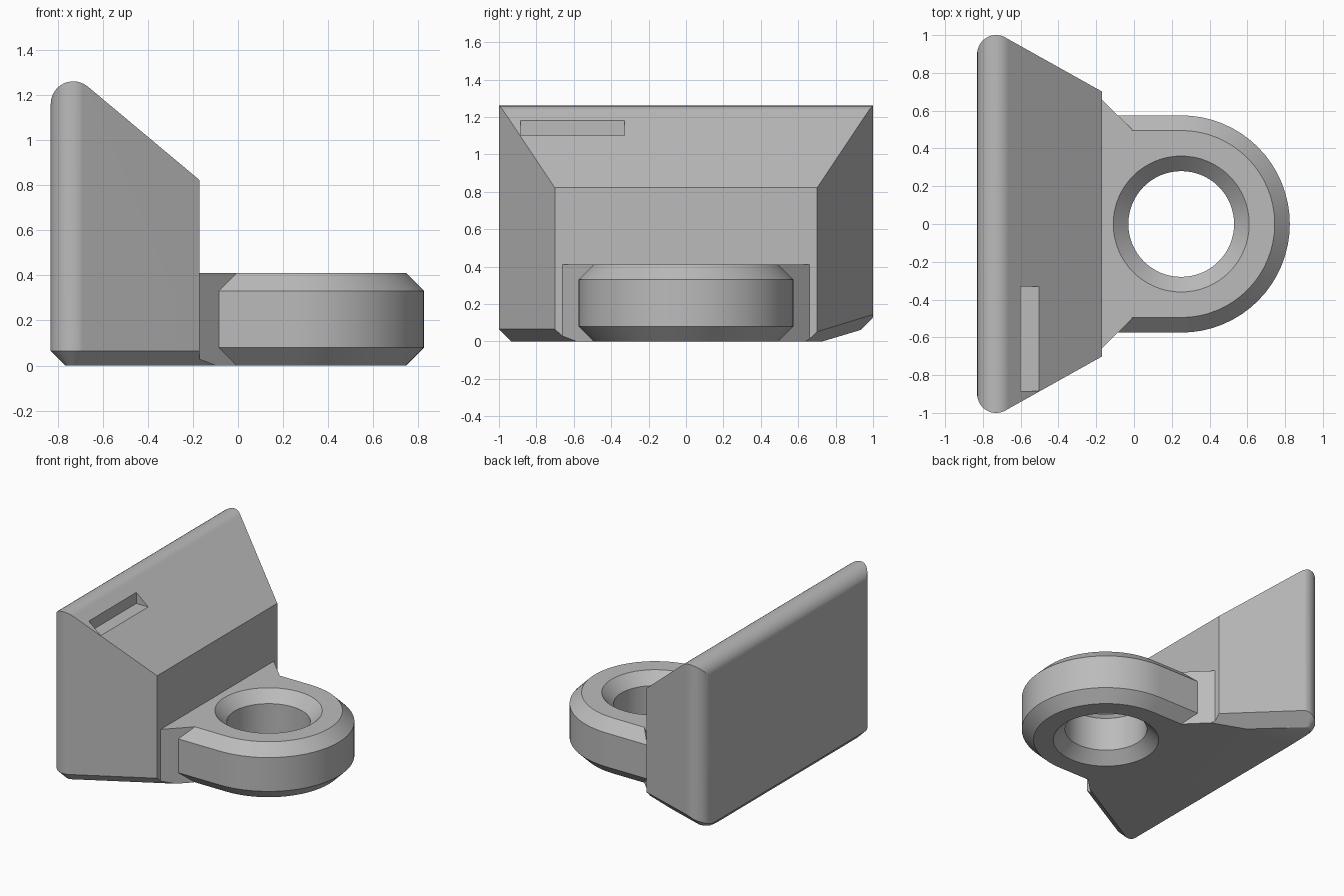
import bpy, bmesh
from math import sin, cos, pi, radians
from mathutils import Vector

if "Cube" in bpy.data.objects:
    bpy.data.objects.remove(bpy.data.objects["Cube"])

grey = bpy.data.materials.new("light_grey")
grey.use_nodes = True
colour = (0.5, 0.5, 0.5, 1)
grey.diffuse_color = colour
grey.node_tree.nodes["Principled BSDF"].inputs["Base Color"].default_value = colour


def loft(rings):
    """Closed solid through rings with equal point counts."""
    bm = bmesh.new()
    loops = [[bm.verts.new(p) for p in ring] for ring in rings]
    for low, high in zip(loops, loops[1:]):
        for i in range(len(low)):
            j = (i + 1) % len(low)
            bm.faces.new((low[i], low[j], high[j], high[i]))
    bm.faces.new(loops[0][::-1])
    bm.faces.new(loops[-1])
    return bm


def trim(bm, point, normal):
    """Remove everything beyond a plane and close the cut."""
    bmesh.ops.bisect_plane(bm, geom=bm.verts[:] + bm.edges[:] + bm.faces[:], dist=1e-5,
                           plane_co=point, plane_no=normal, clear_outer=True)
    edges = [e for e in bm.edges if e.is_boundary]
    if edges:
        bmesh.ops.holes_fill(bm, edges=edges, sides=0)


def finish(bm, name):
    bmesh.ops.recalc_face_normals(bm, faces=bm.faces)
    mesh = bpy.data.meshes.new(name)
    bm.to_mesh(mesh)
    bm.free()
    mesh.materials.append(grey)
    obj = bpy.data.objects.new(name, mesh)
    bpy.context.collection.objects.link(obj)
    return obj


def combine(target, tool, operation):
    bpy.context.view_layer.objects.active = target
    mod = target.modifiers.new("join", "BOOLEAN")
    mod.operation, mod.solver, mod.object = operation, "EXACT", tool
    bpy.ops.object.modifier_apply(modifier=mod.name)
    bpy.data.objects.remove(tool)


R = 0.1            # edge rounding of the wall
STEPS = 12
SLANT = radians(60.8)   # outward direction of the tapered sides
SLOPE = radians(50.1)   # outward direction of the sloping top


def arc(end):
    return [pi + (end - pi) * i / STEPS for i in range(STEPS + 1)]


def trim_bottom(bm):
    """Bevel the lower rim; the left end is lifted and tapered."""
    trim(bm, (0, 0.73, 0), (0, 0.3, -1))
    for side, lift in ((-1, 0), (1, 0.075)):
        for i, a in enumerate(arc(SLANT)):
            k = i / STEPS if lift else 0
            point = (-0.73 + R * cos(a), side * (0.9 + R * sin(a)), 0.065 + lift * k)
            along = Vector((sin(a), -side * cos(a), -0.15 * k))
            inward = Vector((-cos(a), -side * sin(a), -1))
            normal = along.cross(inward)
            trim(bm, point, normal if normal.z < 0 else -normal)


# Wall: side profile extruded across, then tapered and rounded in plan
profile = [(-0.83, 0), (-0.17, 0), (-0.17, 0.822)]
profile += [(-0.73 + R * cos(a), 1.16 + R * sin(a)) for a in reversed(arc(SLOPE))]
wall_bm = loft([[(x, y, z) for x, z in profile] for y in (-1.2, 1.2)])
for side in (-1, 1):
    for a in arc(SLANT)[1:]:
        trim(wall_bm, (-0.73 + R * cos(a), side * (0.9 + R * sin(a)), 0),
             (cos(a), side * sin(a), 0))
trim_bottom(wall_bm)
body = finish(wall_bm, "bracket_body")

# Neck flaring from the lug into the wall
half = [(-0.4, 0.6), (-0.264, 0.753), (-0.01, 0.5)]
plan = half + [(x, -y) for x, y in reversed(half)]
neck_bm = loft([[(x, y, z) for x, y in plan] for z in (0, 0.41)])
trim_bottom(neck_bm)
neck = finish(neck_bm, "neck")


# Rounded lug with bevelled rims
def stadium(r, z):
    pts = [(0.25 + r * cos(a), r * sin(a), z)
           for a in [-pi / 2 + pi * i / 32 for i in range(33)]]
    return pts + [(-0.25, r, z), (-0.25, -r, z)]


lug = finish(loft([stadium(r, z) for r, z in
                   ((0.495, 0), (0.575, 0.08), (0.575, 0.33), (0.495, 0.41))]), "lug")


# Countersunk hole
def circle(r, z):
    return [(0.25 + r * cos(a), r * sin(a), z)
            for a in [2 * pi * i / 64 for i in range(64)]]


hole = finish(loft([circle(r, z) for r, z in
                    ((0.37, -0.01), (0.28, 0.08), (0.28, 0.33), (0.37, 0.42))]), "hole_cutter")

# Slot in the sloping top
slot = finish(loft([[(x, y, z) for x, y in
                     ((-0.6, -0.885), (-0.4, -0.885), (-0.4, -0.33), (-0.6, -0.33))]
                    for z in (1.1, 1.4)]), "slot_cutter")

combine(body, neck, "UNION")
combine(body, lug, "UNION")
combine(body, hole, "DIFFERENCE")
combine(body, slot, "DIFFERENCE")

# Smooth rounded areas, crisp bevels
bpy.ops.object.select_all(action="DESELECT")
body.select_set(True)
bpy.context.view_layer.objects.active = body
bpy.ops.object.shade_smooth_by_angle(angle=radians(25))
weighted = body.modifiers.new("weighted_normals", "WEIGHTED_NORMAL")
weighted.keep_sharp = True
